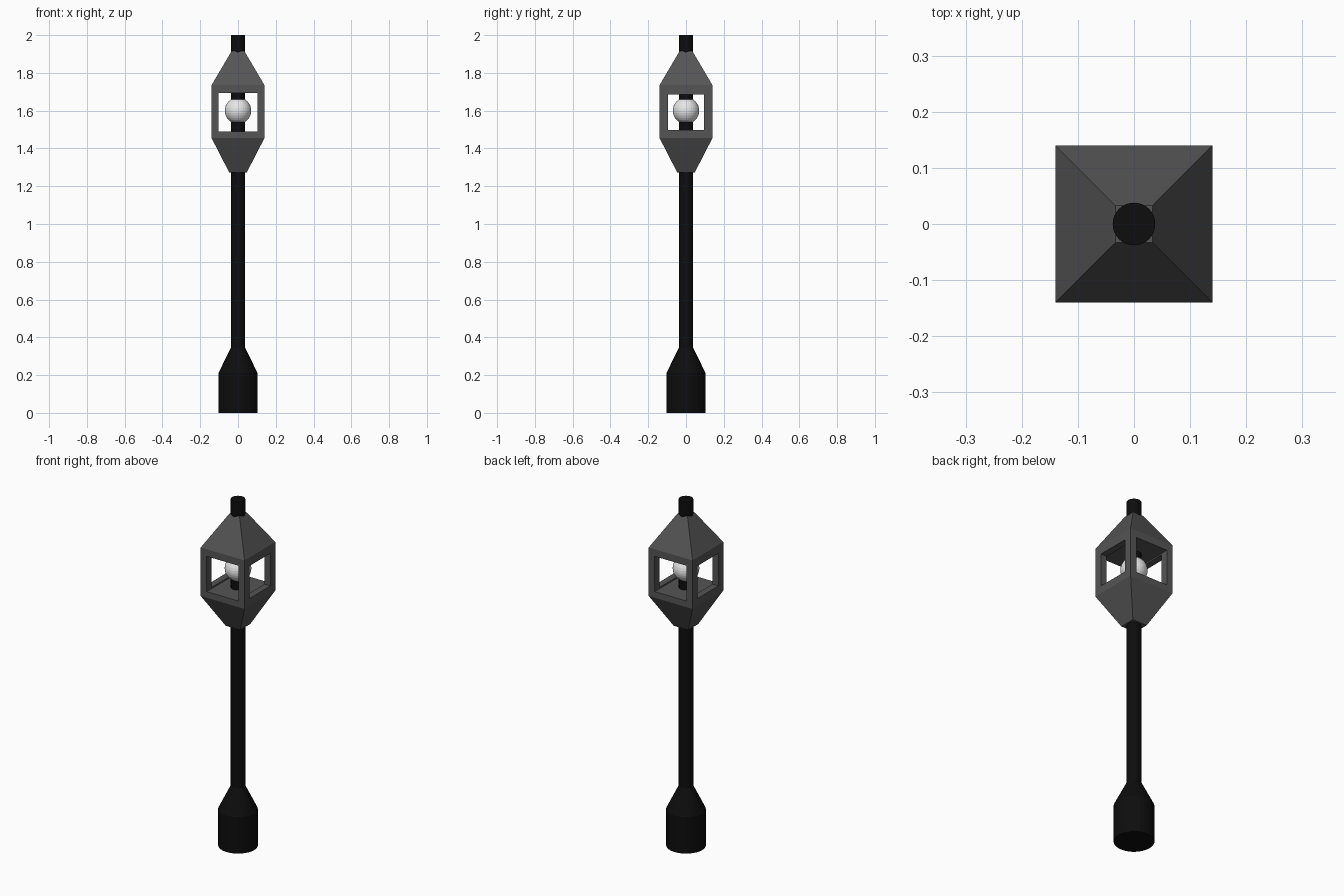
import bpy, bmesh, math

default = bpy.data.objects.get("Cube")
if default:
    bpy.data.objects.remove(default, do_unlink=True)


def material(name, value):
    mat = bpy.data.materials.new(name)
    colour = (value, value, value, 1)
    mat.use_nodes = True
    mat.diffuse_color = colour
    bsdf = next(n for n in mat.node_tree.nodes if n.type == 'BSDF_PRINCIPLED')
    bsdf.inputs["Base Color"].default_value = colour
    return mat


black = material("black iron", 0.004)
grey = material("grey metal", 0.09)
white = material("white glass", 0.8)


def loft(name, profile, sides, mat, turn=0.0):
    """Stack regular rings of (radius, height) into a closed solid."""
    bm = bmesh.new()
    rings = []
    for radius, z in profile:
        angles = [turn + math.tau * i / sides for i in range(sides)]
        rings.append([bm.verts.new((radius * math.cos(a), radius * math.sin(a), z))
                      for a in angles])
    for low, high in zip(rings, rings[1:]):
        for i in range(sides):
            j = (i + 1) % sides
            bm.faces.new((low[i], low[j], high[j], high[i]))
    bm.faces.new(rings[0][::-1])
    bm.faces.new(rings[-1])
    mesh = bpy.data.meshes.new(name)
    bm.to_mesh(mesh)
    bm.free()
    mesh.materials.append(mat)
    obj = bpy.data.objects.new(name, mesh)
    bpy.context.collection.objects.link(obj)
    return obj


def cut_box(target, size, centre):
    """Bore a box-shaped opening through the target."""
    bpy.ops.mesh.primitive_cube_add(size=1, location=centre)
    cutter = bpy.context.object
    cutter.scale = size
    cutter.hide_render = True
    cutter.data.materials.append(grey)
    mod = target.modifiers.new("opening", 'BOOLEAN')
    mod.operation = 'DIFFERENCE'
    mod.solver = 'EXACT'
    mod.object = cutter
    bpy.context.view_layer.objects.active = target
    bpy.ops.object.modifier_apply(modifier=mod.name)
    bpy.data.objects.remove(cutter, do_unlink=True)


# Flared base and the pole that runs through the lantern
loft("base", [(0.104, 0), (0.104, 0.21), (0.038, 0.345)], 32, black)
loft("pole", [(0.038, 0.34), (0.038, 2.0)], 32, black)

# Square lantern housing with tapered floor and roof
half_widths = [(0.046, 1.272), (0.14, 1.455), (0.14, 1.735), (0.033, 1.917)]
housing = loft("lantern_housing",
               [(h * math.sqrt(2), z) for h, z in half_widths],
               4, grey, math.pi / 4)

# Openings front to back and side to side
cut_box(housing, (0.204, 0.4, 0.204), (0, 0, 1.592))
cut_box(housing, (0.4, 0.192, 0.188), (0, 0, 1.592))

# Globe lamp
bpy.ops.mesh.primitive_uv_sphere_add(segments=32, ring_count=16, radius=0.07,
                                     location=(0, 0, 1.6))
globe = bpy.context.object
globe.name = "globe"
globe.data.materials.append(white)
